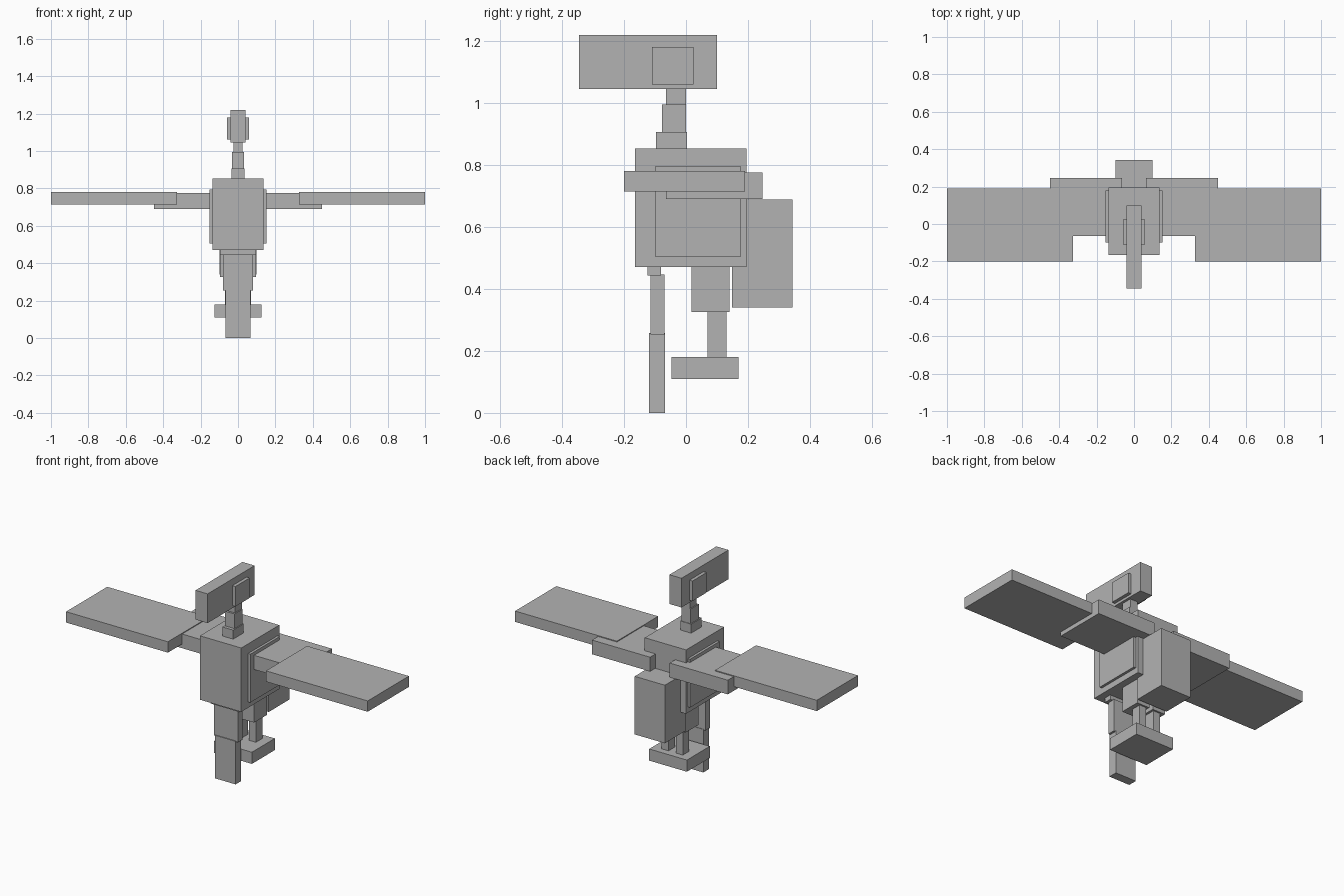
import bpy

if "Cube" in bpy.data.objects:
    bpy.data.objects.remove(bpy.data.objects["Cube"])

grey = bpy.data.materials.new("plain_grey")
grey.diffuse_color = (0.45, 0.45, 0.45, 1)
grey.use_nodes = True
grey.node_tree.nodes["Principled BSDF"].inputs["Base Color"].default_value = grey.diffuse_color


def box(name, x, y, z):
    """Box from (min, max) ranges on each axis."""
    bpy.ops.mesh.primitive_cube_add(size=1, location=[sum(r) / 2 for r in (x, y, z)])
    ob = bpy.context.object
    ob.name = name
    ob.scale = [r[1] - r[0] for r in (x, y, z)]
    bpy.ops.object.transform_apply(location=True, rotation=False, scale=True)
    ob.data.materials.append(grey)
    return ob


def centred(name, half, y, z):
    box(name, (-half, half), y, z)


def pair(name, x, y, z):
    box(name + "_right", x, y, z)
    box(name + "_left", (-x[1], -x[0]), y, z)


# Head, with a block through it for the eyes
centred("head", 0.04, (-0.345, 0.10), (1.045, 1.22))
centred("eyes", 0.06, (-0.11, 0.025), (1.06, 1.18))

# Stepped neck
centred("neck_top", 0.025, (-0.065, 0.0), (0.95, 1.05))
centred("neck_middle", 0.031, (-0.077, 0.0), (0.90, 0.995))
centred("neck_base", 0.036, (-0.097, 0.003), (0.845, 0.907))

# Body, with raised side panels
centred("body", 0.137, (-0.165, 0.195), (0.47, 0.853))
centred("side_panels", 0.152, (-0.10, 0.178), (0.505, 0.795))

# Wings
pair("inner_wing", (0.065, 0.45), (-0.065, 0.247), (0.69, 0.775))
pair("outer_wing", (0.325, 1.0), (-0.20, 0.19), (0.715, 0.78))

# Hanging block at the back
centred("back_block", 0.10, (0.148, 0.343), (0.34, 0.688))

# Legs on a shared foot plate
pair("thigh", (0.012, 0.095), (0.017, 0.14), (0.325, 0.48))
pair("shin", (0.025, 0.07), (0.07, 0.13), (0.175, 0.33))
centred("foot_plate", 0.125, (-0.047, 0.17), (0.11, 0.18))

# Stepped hanging panel at the front
centred("front_panel_top", 0.096, (-0.125, -0.08), (0.443, 0.475))
centred("front_panel_middle", 0.08, (-0.115, -0.07), (0.253, 0.446))
centred("front_panel_bottom", 0.068, (-0.12, -0.067), (0.0, 0.258))
